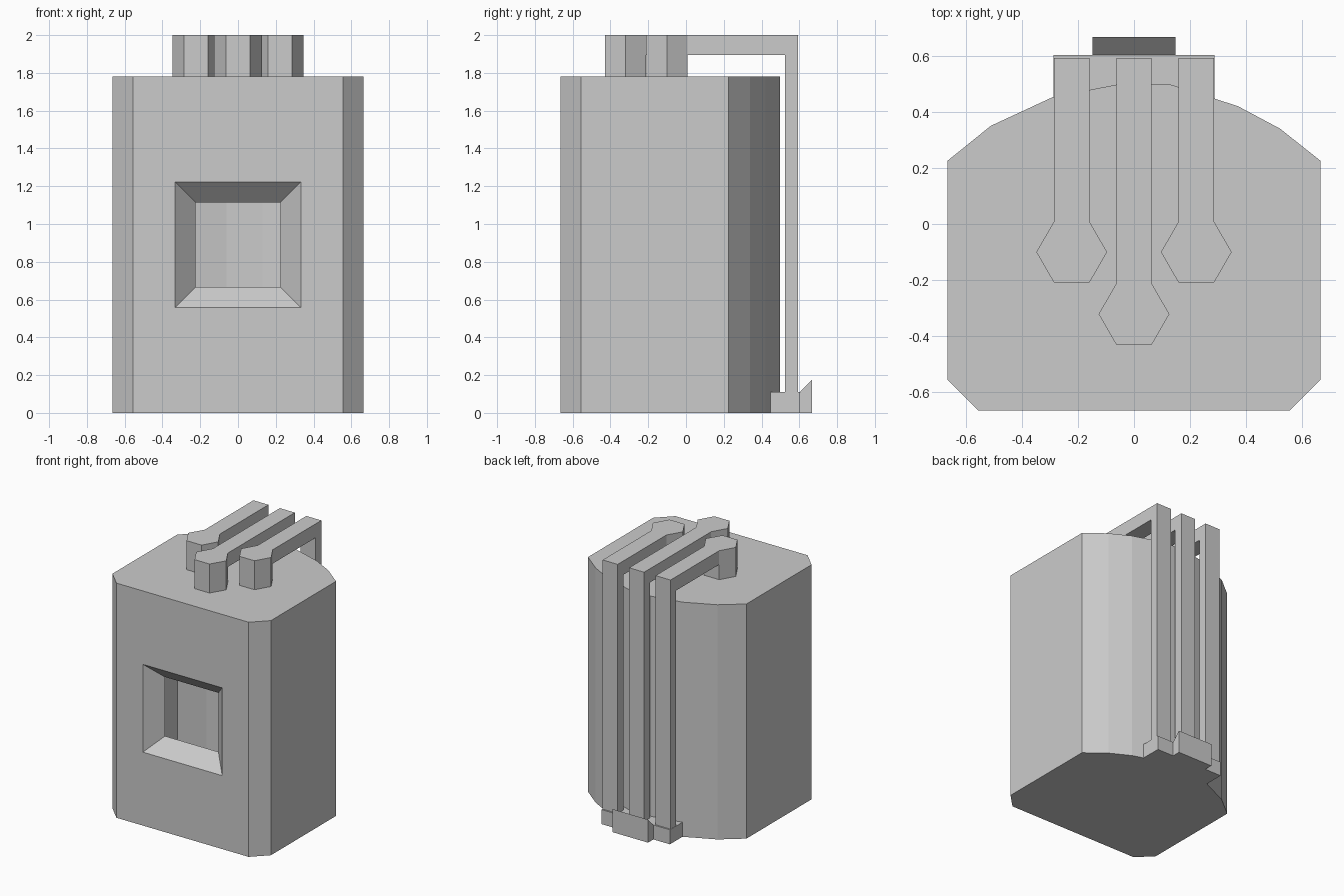
import bpy, bmesh, math

cube = bpy.data.objects.get("Cube")
if cube:
    bpy.data.objects.remove(cube, do_unlink=True)

GREY = (0.6, 0.6, 0.6, 1.0)
mat = bpy.data.materials.new("plain grey")
mat.use_nodes = True
mat.diffuse_color = GREY
mat.node_tree.nodes["Principled BSDF"].inputs["Base Color"].default_value = GREY


def finish(name, bm):
    bmesh.ops.recalc_face_normals(bm, faces=bm.faces)
    mesh = bpy.data.meshes.new(name)
    bm.to_mesh(mesh)
    bm.free()
    mesh.materials.append(mat)
    obj = bpy.data.objects.new(name, mesh)
    bpy.context.collection.objects.link(obj)
    return obj


def prism(name, loop_a, loop_b):
    """Solid between two matching outlines."""
    bm = bmesh.new()
    a = [bm.verts.new(p) for p in loop_a]
    b = [bm.verts.new(p) for p in loop_b]
    bm.faces.new(a)
    bm.faces.new(b)
    for i in range(len(a)):
        j = (i + 1) % len(a)
        bm.faces.new((a[i], a[j], b[j], b[i]))
    return finish(name, bm)


def side_profile(name, profile, x0, x1):
    """Extrude a (y, z) profile across x."""
    return prism(name, [(x0, y, z) for y, z in profile],
                 [(x1, y, z) for y, z in profile])


# Hollow body: the outline starts with the front edge
TOP = 1.78
FRONT = -0.665
outline = [(-0.555, FRONT), (0.555, FRONT), (0.665, -0.555), (0.665, 0.225),
           (0.52, 0.34), (0.37, 0.42), (0.13, 0.497), (-0.06, 0.497),
           (-0.29, 0.452), (-0.51, 0.35), (-0.665, 0.225), (-0.665, -0.555)]
bm = bmesh.new()
low = [bm.verts.new((x, y, 0)) for x, y in outline]
high = [bm.verts.new((x, y, TOP)) for x, y in outline]
bm.faces.new(low)
bm.faces.new(high)
for i in range(1, len(outline)):
    j = (i + 1) % len(outline)
    bm.faces.new((low[i], low[j], high[j], high[i]))


# Front wall with a bevelled window opening into the hollow
def window_ring(half, y):
    return [bm.verts.new((sx * half, y, TOP / 2 + sz * half))
            for sx, sz in ((-1, -1), (1, -1), (1, 1), (-1, 1))]


rings = [[low[0], low[1], high[1], high[0]],
         window_ring(0.333, FRONT), window_ring(0.224, FRONT + 0.11)]
for outer, inner in zip(rings, rings[1:]):
    for i in range(4):
        j = (i + 1) % 4
        bm.faces.new((outer[i], outer[j], inner[j], inner[i]))
finish("body", bm)

# Three hexagonal posts, each with a pipe running back and down
R = 0.126
H = R * math.sin(math.pi / 3)
for label, cx, cy in (("right", -0.222, -0.1), ("middle", 0, -0.321), ("left", 0.222, -0.1)):
    hexagon = [(cx + R * math.cos(k * math.pi / 3), cy + R * math.sin(k * math.pi / 3))
               for k in range(6)]
    prism(label + "_post", [(x, y, TOP) for x, y in hexagon],
          [(x, y, 2) for x, y in hexagon])
    start = cy + H
    side_profile(label + "_pipe",
                 [(start, 2), (0.592, 2), (0.592, 0.11), (0.524, 0.11),
                  (0.524, 1.895), (start, 1.895)], cx - R / 2, cx + R / 2)

# Base block joining the pipes, and the wedge-topped lip behind it
side_profile("pipe_base", [(0.445, 0), (0.603, 0), (0.603, 0.11), (0.445, 0.11)],
             -0.287, 0.287)
side_profile("base_lip", [(0.603, 0), (0.667, 0), (0.667, 0.175), (0.603, 0.11)],
             -0.148, 0.148)
